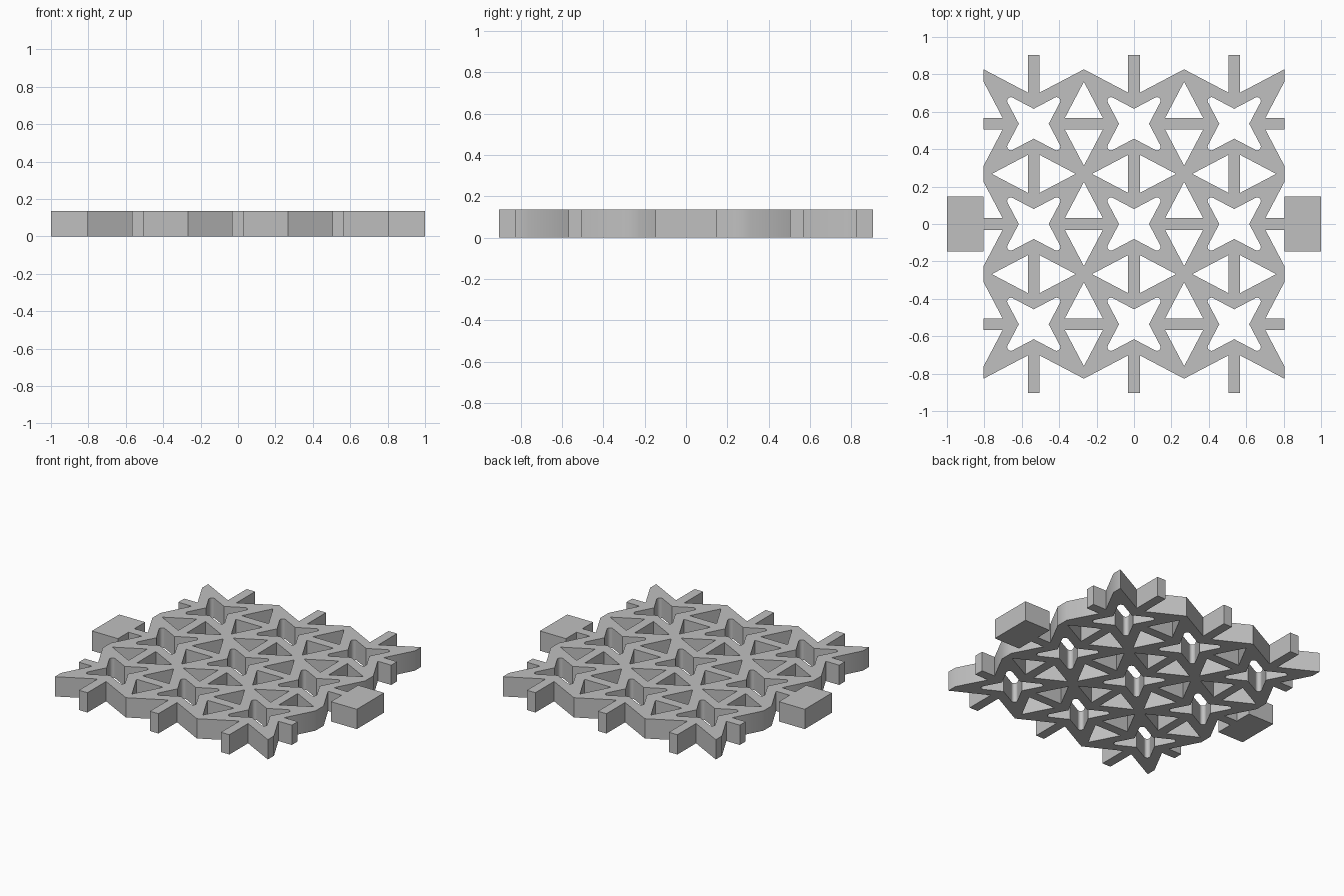
import bpy
import bmesh
import math

PITCH = 0.536          # spacing of the star cells
HALF = PITCH / 2
HEIGHT = 0.135
BAR = 0.032            # half width of the link bars
SLOPE = 0.526          # slant of the chevron struts
OUTER = 0.15           # outer strut offset from the cell centre
INNER = 0.08           # star notch offset from the cell centre
BAR_END = 0.368        # reach of the end bars past the last row
ROWS = (-PITCH, 0, PITCH)

default = bpy.data.objects.get("Cube")
if default:
    bpy.data.objects.remove(default, do_unlink=True)

grey = bpy.data.materials.new("light grey")
grey.use_nodes = True
colour = (0.53, 0.53, 0.53, 1)
grey.diffuse_color = colour
grey.node_tree.nodes["Principled BSDF"].inputs["Base Color"].default_value = colour


def quarter_turns(points, turns):
    for _ in range(turns):
        points = [(-y, x) for x, y in points]
    return points


def shift(points, cx, cy):
    return [(x + cx, y + cy) for x, y in points]


def star_hole():
    """Four pointed star with rounded tips."""
    radius, tip = 0.0195, 0.1225
    lean = math.atan(SLOPE)
    arc = [(INNER, 0)]
    for i in range(11):
        a = -lean + (math.pi / 2 + 2 * lean) * i / 10
        arc.append((tip + radius * math.cos(a), tip + radius * math.sin(a)))
    return [p for t in range(4) for p in quarter_turns(arc, t)]


def triangle_hole():
    """Triangle right of a link bar, centred on the bar's middle."""
    reach = (HALF - OUTER) / SLOPE
    base = HALF - OUTER - SLOPE * BAR
    return [(reach, 0), (BAR, base), (BAR, -base)]


def outline():
    """Right and top edges, then the same turned by half a revolution."""
    root = OUTER + SLOPE * BAR
    corner = (HALF - OUTER) / SLOPE
    peak = OUTER + SLOPE * HALF
    side = [(HALF, -corner), (root, -BAR), (HALF, -BAR),
            (HALF, BAR), (root, BAR), (HALF, corner)]
    top = [(HALF, peak), (BAR, root), (BAR, BAR_END),
           (-BAR, BAR_END), (-BAR, root)]
    half = [p for cy in ROWS for p in shift(side, PITCH, cy)]
    half += [p for cx in reversed(ROWS) for p in shift(top, cx, PITCH)]
    half.append((-PITCH - HALF, PITCH + peak))
    return half + [(-x, -y) for x, y in half]


def plate(name, loops):
    """Solid plate from an outline and its holes."""
    curve = bpy.data.curves.new(name + "_profile", "CURVE")
    curve.dimensions = "2D"
    curve.fill_mode = "BOTH"
    curve.extrude = HEIGHT / 2
    for loop in loops:
        spline = curve.splines.new("POLY")
        spline.points.add(len(loop) - 1)
        for point, (x, y) in zip(spline.points, loop):
            point.co = (x, y, 0, 1)
        spline.use_cyclic_u = True
    helper = bpy.data.objects.new(name + "_profile", curve)
    mesh = bpy.data.meshes.new_from_object(helper)
    bpy.data.objects.remove(helper)
    bpy.data.curves.remove(curve)

    bm = bmesh.new()
    bm.from_mesh(mesh)
    bmesh.ops.remove_doubles(bm, verts=bm.verts, dist=0.0002)
    bmesh.ops.recalc_face_normals(bm, faces=bm.faces)
    bmesh.ops.translate(bm, verts=bm.verts, vec=(0, 0, HEIGHT / 2))
    bm.to_mesh(mesh)
    bm.free()
    mesh.materials.clear()
    mesh.materials.append(grey)
    obj = bpy.data.objects.new(name, mesh)
    bpy.context.collection.objects.link(obj)
    bpy.ops.object.select_all(action="DESELECT")
    obj.select_set(True)
    bpy.context.view_layer.objects.active = obj
    bpy.ops.object.shade_smooth_by_angle(angle=math.radians(30))
    return obj


# Lattice: star holes in the cells, triangle pairs beside the link bars
loops = [outline()]
for cx in ROWS:
    for cy in ROWS:
        loops.append(shift(star_hole(), cx, cy))
    for mid in (-HALF, HALF):
        for turn in (0, 2):
            loops.append(shift(quarter_turns(triangle_hole(), turn), cx, mid))
            loops.append(shift(quarter_turns(triangle_hole(), turn + 1), mid, cx))
plate("star_lattice", loops)

# Grip blocks at both ends
for name, sign in (("left_grip", 1), ("right_grip", -1)):
    near, far, wide = sign * (PITCH + HALF), sign, 0.147
    plate(name, [[(near, -wide), (far, -wide), (far, wide), (near, wide)]])
